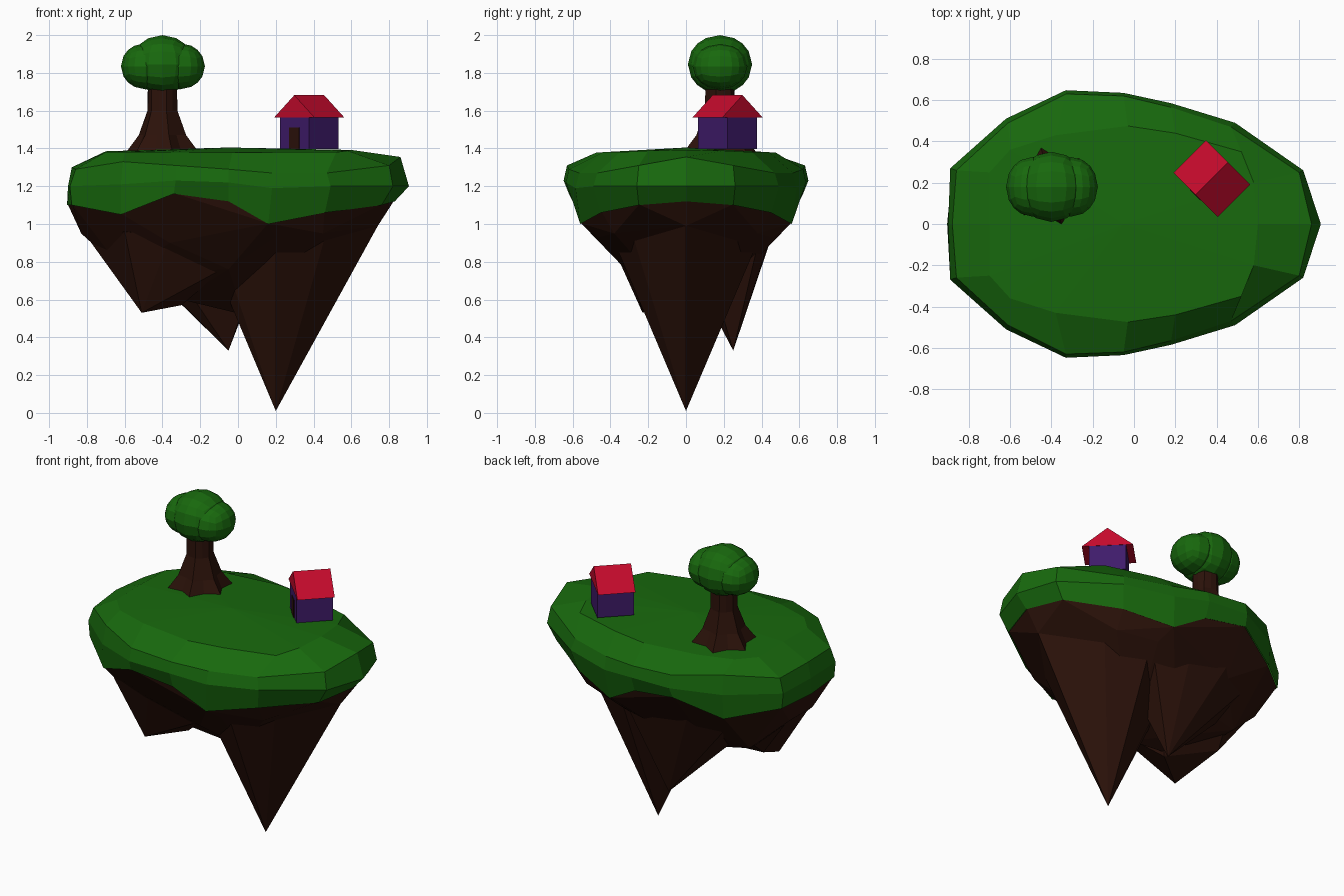
import bpy, bmesh, math
from mathutils import Vector, Matrix

if "Cube" in bpy.data.objects:
    bpy.data.objects.remove(bpy.data.objects["Cube"])


def material(name, rgb):
    m = bpy.data.materials.new(name)
    m.diffuse_color = (*rgb, 1)
    m.use_nodes = True
    m.node_tree.nodes["Principled BSDF"].inputs["Base Color"].default_value = m.diffuse_color
    return m


GREEN = material("grass_green", (0.009, 0.14, 0.004))
BROWN = material("earth_brown", (0.025, 0.006, 0.003))
PURPLE = material("wall_purple", (0.05, 0.011, 0.145))
RED = material("roof_red", (0.55, 0.003, 0.025))


def finish(name, bm, mat):
    bmesh.ops.recalc_face_normals(bm, faces=bm.faces)
    me = bpy.data.meshes.new(name)
    bm.to_mesh(me)
    bm.free()
    me.materials.append(mat)
    ob = bpy.data.objects.new(name, me)
    bpy.context.collection.objects.link(ob)
    return ob


def loft(bm, rings):
    rows = [[bm.verts.new(p) for p in r] for r in rings]
    n = len(rows[0])
    for a, b in zip(rows, rows[1:]):
        for i in range(n):
            j = (i + 1) % n
            bm.faces.new((a[i], a[j], b[j], b[i]))
    return rows


def mirrored(half):
    return half + [(x, -y, z) for x, y, z in half[-2:0:-1]]


# Grass cap: half outlines from right (+x) to left (-x), mirrored across y
lower = [(.83, 0, 1.12), (.76, .25, 1.10), (.46, .45, 1.06), (.16, .56, 1.0), (-.05, .60, 1.12),
         (-.34, .62, 1.16), (-.62, .50, 1.05), (-.88, .27, 1.10), (-.905, 0, 1.10)]
middle = [(.905, 0, 1.2), (.82, .26, 1.2), (.49, .49, 1.2), (.18, .585, 1.19), (-.05, .635, 1.22),
          (-.33, .648, 1.23), (-.62, .51, 1.21), (-.89, .27, 1.2), (-.90, 0, 1.2)]
upper = [(.86, 0, 1.355), (.80, .25, 1.31), (.47, .47, 1.27), (.18, .565, 1.27), (-.05, .62, 1.29),
         (-.33, .63, 1.31), (-.61, .49, 1.33), (-.86, .26, 1.29), (-.88, 0, 1.30)]
top = [(.60, 0, 1.392), (.58, .20, 1.388), (.52, .35, 1.38), (.20, .44, 1.38), (-.03, .475, 1.378),
       (-.38, .43, 1.38), (-.60, .36, 1.38), (-.70, .25, 1.38), (-.70, 0, 1.385)]
bm = bmesh.new()
rows = loft(bm, [mirrored(r) for r in (lower, middle, upper, top)])
centre = bm.verts.new((-.05, 0, 1.405))
for i in range(16):
    bm.faces.new((rows[-1][i], rows[-1][(i + 1) % 16], centre))
finish("grass_cap", bm, GREEN)


# Rock: a faceted body and three spikes merged into one
def hull(name, points):
    bm = bmesh.new()
    for p in points:
        bm.verts.new(p)
    res = bmesh.ops.convex_hull(bm, input=bm.verts)
    junk = {g for g in res["geom_interior"] + res["geom_unused"] if isinstance(g, bmesh.types.BMVert)}
    bmesh.ops.delete(bm, geom=list(junk), context='VERTS')
    return finish(name, bm, BROWN)


def both(points):
    return [(x, s * y, z) for s in (1, -1) for x, y, z in points]


rim = [(x * .995, y * .99, z + .003) for x, y, z in mirrored(lower)]
rock = hull("rock", rim + [(.74, 0, .99), (-.83, 0, .95), (-.3, -.08, .6), (.03, 0, .52)] + both(
    [(.45, .38, .95), (.2, .46, .93), (-.05, .32, .76), (-.36, .42, .9), (-.83, .12, .95), (-.6, .2, .74)]))
main = hull("main_spike", [(.2, 0, .01), (.43, 0, .43), (.74, 0, .99)] + both(
    [(.2, .24, .6), (.2, .42, 1.0), (-.05, .2, .75), (-.04, .08, .58), (.48, .3, 1.0), (.35, .23, .74)]))
back = hull("back_spike", [
    (-.05, .25, .33), (-.06, .45, .94), (.2, .4, .98), (-.34, .47, .98), (-.6, .38, .98),
    (-.5, .2, .77), (-.5, -.1, 1.0), (.18, .05, 1.0), (-.28, .18, .56)])
left = hull("left_spike", [
    (-.51, -.23, .53), (-.3, -.08, .57), (-.6, .06, .66), (-.82, .1, .96), (-.82, -.12, .96),
    (-.6, -.42, .96), (-.36, -.41, .93), (-.5, .35, .95), (-.05, -.3, .78), (-.05, .2, 1.0)])
for part in (main, back, left):
    mod = rock.modifiers.new(part.name, 'BOOLEAN')
    mod.operation = 'UNION'
    mod.solver = 'EXACT'
    mod.object = part
dg = bpy.context.evaluated_depsgraph_get()
merged = bpy.data.meshes.new_from_object(rock.evaluated_get(dg))
rock.modifiers.clear()
rock.data = merged
for part in (main, back, left):
    bpy.data.objects.remove(part)

# Trunk: twelve sides, flaring into six roots
bm = bmesh.new()
rings = []
for z, root, gap in [(1.385, .195, .14), (1.47, .13, .105), (1.60, .082, .077), (1.74, .08, .075)]:
    ring = []
    for i in range(12):
        a = math.radians(45 + 30 * i)
        r = gap if i % 2 else root
        ring.append((-.4 + r * math.cos(a), .18 + r * math.sin(a), z))
    rings.append(ring)
rows = loft(bm, rings)
bm.faces.new(rows[0])
bm.faces.new(rows[-1])
finish("trunk", bm, BROWN)

# Foliage: a central quad ball with a lobe on each side
bm = bmesh.new()
for x, z, size in [(-.4, 1.845, (.165, .17, .155)), (-.49, 1.835, (.13, .145, .122)),
                   (-.307, 1.835, (.132, .145, .122))]:
    ball = bmesh.new()
    bmesh.ops.create_cube(ball, size=2)
    bmesh.ops.subdivide_edges(ball, edges=ball.edges, cuts=3, use_grid_fill=True)
    for v in ball.verts:
        d = v.co.normalized()
        v.co = Vector((x, .18, z)) + Vector(d[k] * size[k] for k in range(3))
    me = bpy.data.meshes.new("lobe")
    ball.to_mesh(me)
    ball.free()
    bm.from_mesh(me)
    bpy.data.meshes.remove(me)
finish("foliage", bm, GREEN)

# House: local x runs along the ridge, turned 45 degrees
PLACE = Matrix.Translation((.377, .22, 0)) @ Matrix.Rotation(math.radians(45), 4, 'Z')


def box(name, loc, size, mat):
    bm = bmesh.new()
    bmesh.ops.create_cube(bm, size=1)
    bm.transform(PLACE @ Matrix.Translation(loc) @ Matrix.Diagonal((*size, 1)))
    finish(name, bm, mat)


box("house_walls", (0, 0, 1.481), (.22, .22, .17), PURPLE)
box("door", (-.109, 0, 1.453), (.01, .072, .115), BROWN)
bm = bmesh.new()
ends = [[bm.verts.new((x, y, z)) for y, z in ((-.152, 1.563), (.152, 1.563), (0, 1.682))]
        for x in (-.112, .112)]
for e in ends:
    bm.faces.new(e)
for i in range(3):
    j = (i + 1) % 3
    bm.faces.new((ends[0][i], ends[0][j], ends[1][j], ends[1][i]))
bm.transform(PLACE)
finish("roof", bm, RED)
